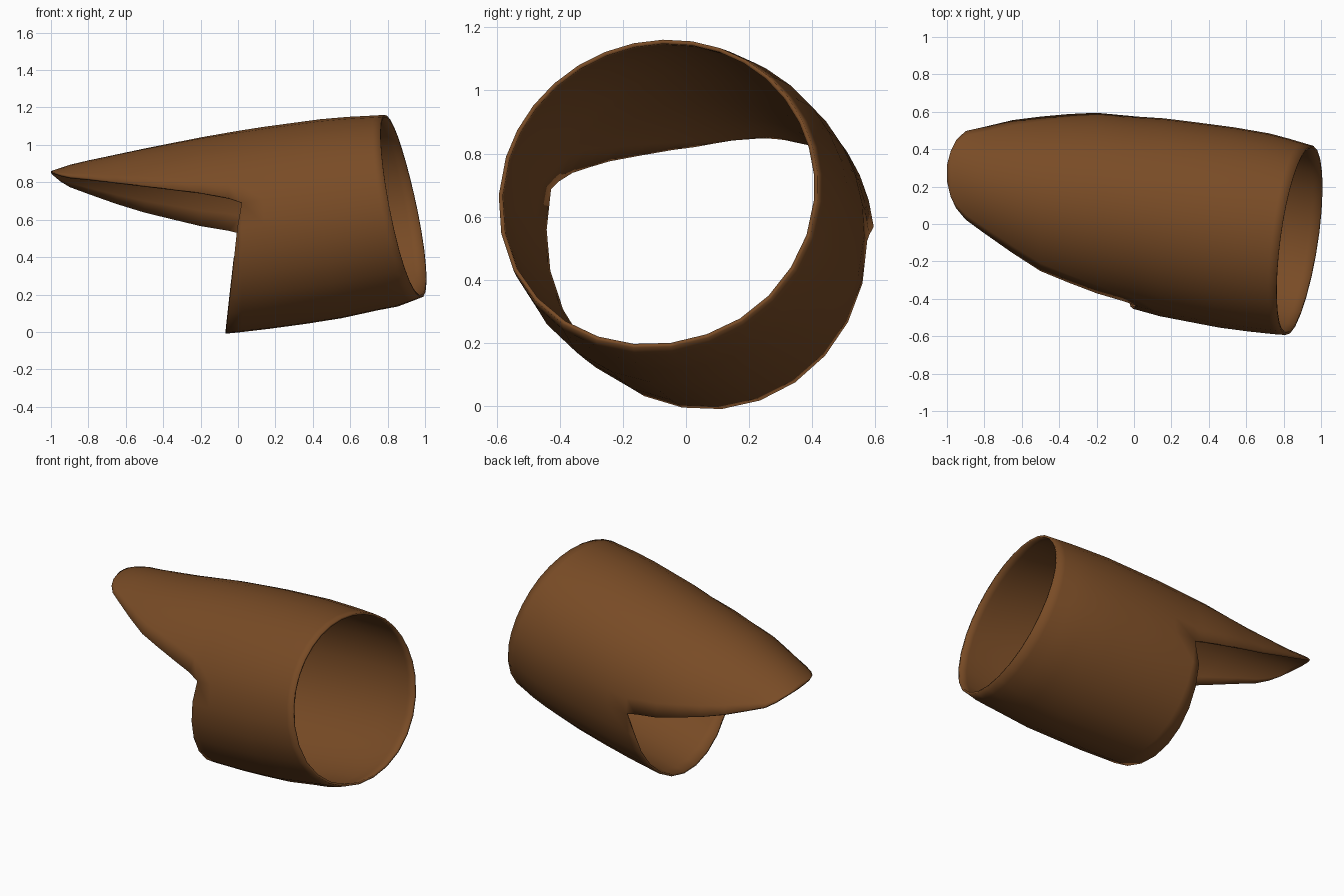
import bpy
import bmesh
from math import sin, cos, radians

if "Cube" in bpy.data.objects:
    bpy.data.objects.remove(bpy.data.objects["Cube"], do_unlink=True)

leather = bpy.data.materials.new("brown_leather")
leather.use_nodes = True
brown = (0.19, 0.071, 0.019, 1)
leather.diffuse_color = brown
bsdf = leather.node_tree.nodes["Principled BSDF"]
bsdf.inputs["Base Color"].default_value = brown
bsdf.inputs["Roughness"].default_value = 0.8

# Oval sections of the tube: x, sideways centre, half width, half height
SECTIONS = [(-1, .25, .42, .46), (-.9, .23, .42, .48), (-.8, .2, .42, .49),
            (-.5, .125, .478, .513), (-.2, .087, .511, .532), (0, .06, .515, .54),
            (.12, .04, .53, .543), (.5, -.02, .543, .543), (.75, -.055, .535, .522),
            (.86, -.075, .522, .516), (1, -.092, .498, .48)]
# Tongue: x, half angle, angle of its middle (degrees from the top)
TONGUE = [(-.05, 79, 9.5), (-.2, 73.5, 10), (-.35, 67.5, 9.5), (-.5, 61, 9),
          (-.65, 53, 8), (-.8, 43, 6.5), (-.9, 34.5, 5), (-.95, 26, 4),
          (-.98, 17, 3), (-1, 6, 3)]
UPPER, LOWER = 16, 14        # segments over the tongue and below it
ROOT_X, HALF, MIDDLE = .02, 82.5, 9


def section(x):
    x = min(max(x, -1), 1)
    for low, high in zip(SECTIONS, SECTIONS[1:]):
        if x <= high[0]:
            f = (x - low[0]) / (high[0] - low[0])
            return [p + (q - p) * f for p, q in zip(low[1:], high[1:])]


def on_tube(x, angle):
    """Point on the slanted, tapering tube."""
    centre, wide, tall = section(x)
    a = radians(angle)
    return (x, centre + wide * sin(a), .535 + .135 * x + tall * cos(a))


def rim_x(angle):
    a = radians(angle)
    return .885 - .1 * cos(a) + .072 * sin(a)


def span(middle, half):
    return [middle + half * (2 * j / UPPER - 1) for j in range(UPPER + 1)]


bm = bmesh.new()


def add_row(points):
    return [bm.verts.new(p) for p in points]


def bridge(row_a, row_b, closed=False):
    count = len(row_a)
    for j in range(count if closed else count - 1):
        k = (j + 1) % count
        bm.faces.new((row_a[j], row_a[k], row_b[k], row_b[j])).smooth = True


# Closed sleeve, from the slanted rim to the root of the tongue
upper = span(MIDDLE, HALF)
lower = [upper[-1] + (360 - 2 * HALF) * j / LOWER for j in range(1, LOWER)]
angles = upper + lower
rows = []
for t in (0, .06, .14, .25, .45, .65, .85, 1):
    rows.append(add_row(on_tube(rim_x(a) * (1 - t) + ROOT_X * t, a) for a in angles))
for a, b in zip(rows, rows[1:]):
    bridge(a, b, closed=True)
root = rows[-1]

# Lower edge of the sleeve, leaning with height
low_root = root[UPPER:] + root[:1]
low_edge = add_row(on_tube(-.065 + .11 * on_tube(0, a)[2], a) for a in lower)
bridge(low_root[1:-1], low_edge)
bm.faces.new((low_root[0], low_root[1], low_edge[0])).smooth = True
bm.faces.new((low_root[-2], low_root[-1], low_edge[-1])).smooth = True

# Long tongue narrowing to a rounded tip
previous = root[:UPPER + 1]
for x, half, middle in TONGUE:
    row = add_row(on_tube(x, a) for a in span(middle, half))
    bridge(previous, row)
    previous = row

mesh = bpy.data.meshes.new("tapered_cuff")
bm.to_mesh(mesh)
bm.free()
mesh.materials.append(leather)
cuff = bpy.data.objects.new("tapered_cuff", mesh)
bpy.context.collection.objects.link(cuff)

# Thin wall, grown inwards
wall = cuff.modifiers.new("wall", "SOLIDIFY")
wall.thickness = .013
wall.offset = -1
